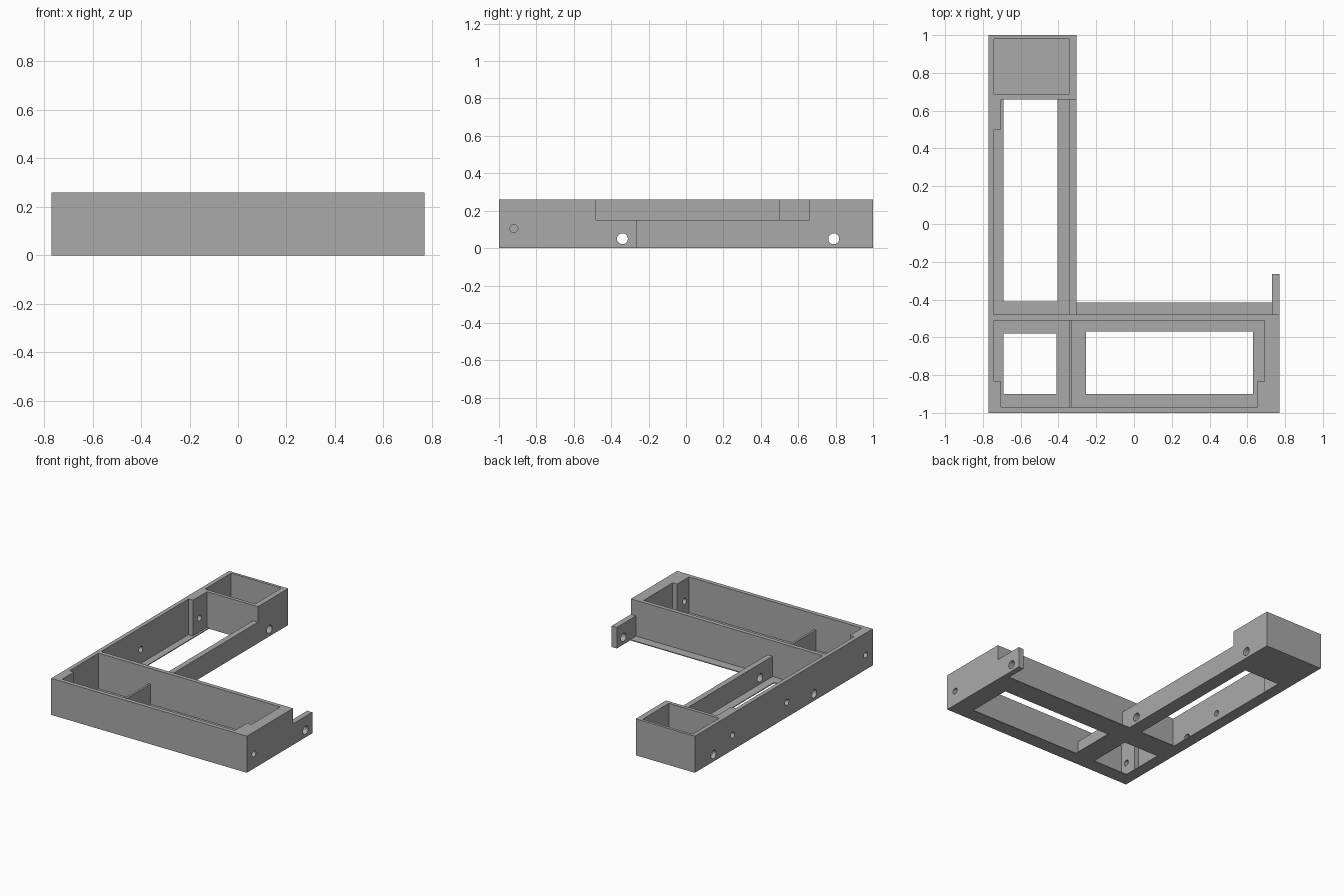
import bpy
import bmesh
from math import pi
from mathutils import Matrix

cube = bpy.data.objects.get("Cube")
if cube:
    bpy.data.objects.remove(cube, do_unlink=True)

grey = bpy.data.materials.new("plain grey")
grey.use_nodes = True
grey.diffuse_color = (0.4, 0.4, 0.4, 1)
grey.node_tree.nodes["Principled BSDF"].inputs["Base Color"].default_value = (0.4, 0.4, 0.4, 1)

TOP, LOW, FLOOR = 0.26, 0.15, 0.006
OVER = 0.4          # height that cutters reach above the walls


def finish(name, bm):
    bmesh.ops.recalc_face_normals(bm, faces=bm.faces)
    mesh = bpy.data.meshes.new(name)
    bm.to_mesh(mesh)
    bm.free()
    mesh.materials.append(grey)
    obj = bpy.data.objects.new(name, mesh)
    bpy.context.collection.objects.link(obj)
    return obj


def prism(name, outline, z0, z1):
    """Extrude a flat outline upwards."""
    bm = bmesh.new()
    face = bm.faces.new([bm.verts.new((x, y, z0)) for x, y in outline])
    up = bmesh.ops.extrude_face_region(bm, geom=[face])["geom"]
    bmesh.ops.translate(bm, vec=(0, 0, z1 - z0),
                        verts=[v for v in up if isinstance(v, bmesh.types.BMVert)])
    return finish(name, bm)


def block(name, x0, x1, y0, y1, z0, z1):
    return prism(name, [(x0, y0), (x1, y0), (x1, y1), (x0, y1)], z0, z1)


def drill(x0, x1, y, z, r):
    """Cylinder cutter lying along x."""
    bm = bmesh.new()
    bmesh.ops.create_cone(bm, cap_ends=True, segments=32, radius1=r, radius2=r, depth=x1 - x0,
                          matrix=Matrix.Translation(((x0 + x1) / 2, y, z)) @ Matrix.Rotation(pi / 2, 4, "Y"))
    return finish("drill_cutter", bm)


def window(x0, x1, y0, y1):
    return block("window_cutter", x0, x1, y0, y1, -0.1, 0.1)


def carve(obj, cutters):
    """Subtract each cutter and remove it afterwards."""
    bpy.context.view_layer.objects.active = obj
    for cutter in cutters:
        cutter.hide_render = True
        mod = obj.modifiers.new("cut", "BOOLEAN")
        mod.operation, mod.solver, mod.object = "DIFFERENCE", "EXACT", cutter
        bpy.ops.object.modifier_apply(modifier=mod.name)
        bpy.data.objects.remove(cutter, do_unlink=True)


SCREW, PEG = 0.021, 0.029       # hole radii
SCREW_Z, PEG_Z = 0.105, 0.05    # hole heights

# Front tray: cavity with thickened front corners, two floor windows, end screw holes
tray = block("front_tray", -0.77, 0.77, -1, -0.48, 0, TOP)
cavity = [(-0.705, -0.97), (0.655, -0.97), (0.655, -0.835), (0.69, -0.835),
          (0.69, -0.51), (-0.74, -0.51), (-0.74, -0.835), (-0.705, -0.835)]
carve(tray, [
    prism("cavity_cutter", cavity, FLOOR, OVER),
    window(-0.69, -0.41, -0.9, -0.58),
    window(-0.255, 0.63, -0.9, -0.57),
    drill(-0.9, -0.6, -0.92, SCREW_Z, SCREW),
    drill(0.6, 0.9, -0.92, SCREW_Z, SCREW),
])

# Low divider inside the tray
block("tray_divider", -0.345, -0.33, -0.97, -0.51, FLOOR, LOW)

# Long arm: lowered inner wall, open channel with a screw boss, closed end pocket
arm = block("long_arm", -0.77, -0.305, -0.48, 1, 0, TOP)
channel = [(-0.74, -0.48), (-0.345, -0.48), (-0.345, 0.66),
           (-0.705, 0.66), (-0.705, 0.5), (-0.74, 0.5)]
channel[0], channel[1] = (-0.74, -0.6), (-0.345, -0.6)
carve(arm, [
    block("wall_cutter", -0.36, -0.2, -0.6, 0.66, LOW, OVER),
    prism("channel_cutter", channel, FLOOR, OVER),
    window(-0.69, -0.405, -0.41, 0.66),
    block("pocket_cutter", -0.74, -0.345, 0.685, 0.98, FLOOR, OVER),
    drill(-0.9, -0.2, -0.34, PEG_Z, PEG),
    drill(-0.9, -0.2, 0.79, PEG_Z, PEG),
    drill(-0.9, -0.6, -0.035, SCREW_Z, SCREW),
    drill(-0.9, -0.6, 0.575, SCREW_Z, SCREW),
])

# Thin ledge behind the tray and the drilled end tab
block("rear_ledge", -0.305, 0.73, -0.48, -0.415, 0, FLOOR)
tab = block("end_tab", 0.73, 0.77, -0.48, -0.265, 0, LOW)
carve(tab, [drill(0.6, 0.9, -0.34, PEG_Z, PEG)])

# Crisp edges with smooth hole walls
for obj in bpy.data.objects:
    obj.select_set(obj.type == "MESH" and grey.name in obj.data.materials)
bpy.ops.object.shade_smooth_by_angle(angle=0.6)
